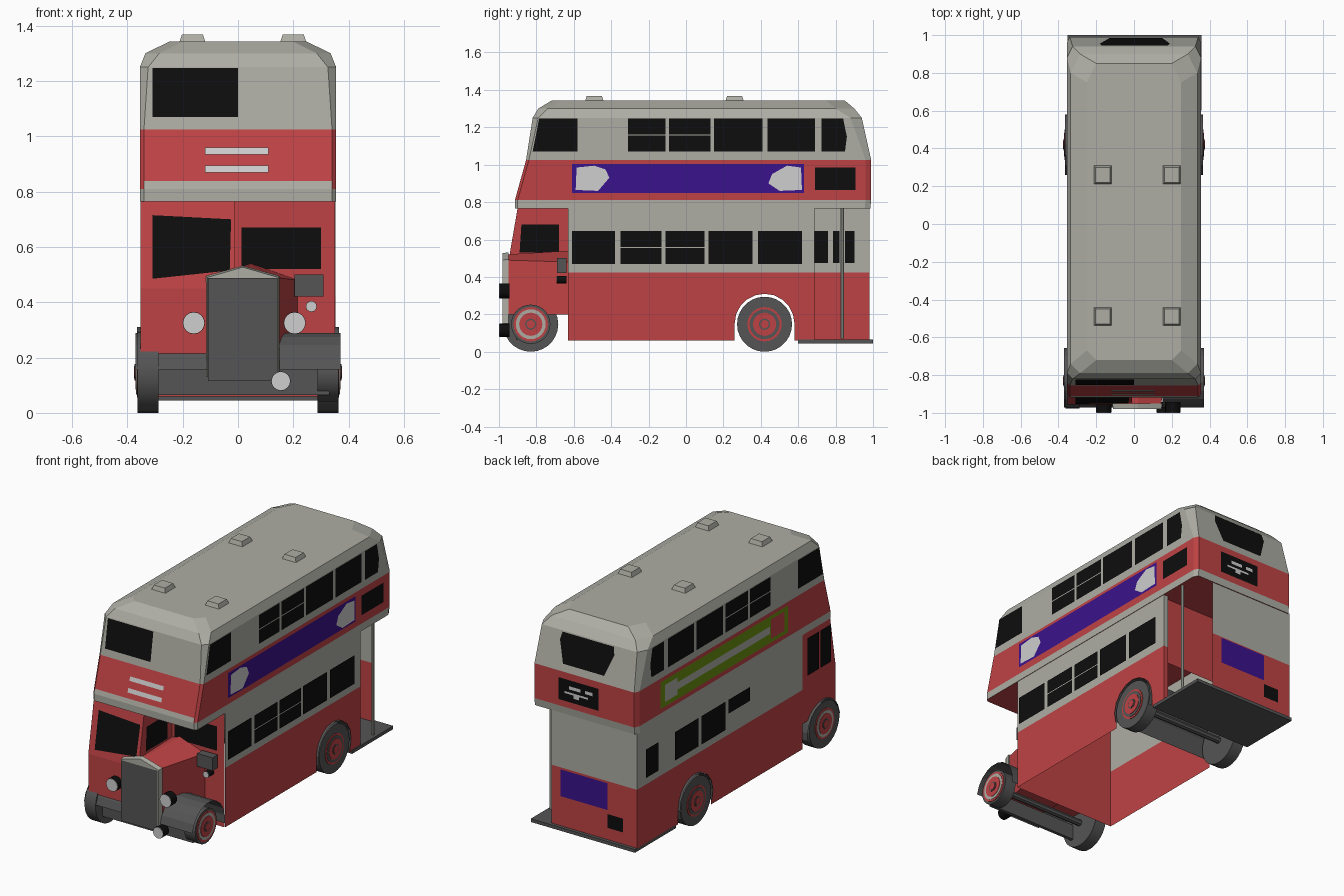
import bpy, math

cube = bpy.data.objects.get("Cube")
if cube:
    bpy.data.objects.remove(cube)


def material(name, *rgb):
    m = bpy.data.materials.new(name)
    m.use_nodes = True
    m.diffuse_color = (*rgb, 1)
    m.node_tree.nodes["Principled BSDF"].inputs["Base Color"].default_value = (*rgb, 1)
    return m


RED = material("bus red", .52, .055, .058)
CREAM = material("warm grey", .42, .42, .375)
BLACK = material("window black", .004, .004, .004)
DARK = material("dark grey", .09, .09, .09)
LIGHT = material("light grey", .62, .62, .62)
BLUE = material("advert blue", .042, .006, .26)
GREEN = material("advert green", .15, .28, .006)

SIDE = .355
ARCH_Y, ARCH_Z, ARCH_R = .42, .15, .16


def mesh(name, verts, faces, mats, rule=None):
    me = bpy.data.meshes.new(name)
    me.from_pydata(verts, [], faces)
    for m in mats:
        me.materials.append(m)
    if rule:
        for p in me.polygons:
            p.material_index = rule(p)
    ob = bpy.data.objects.new(name, me)
    bpy.context.collection.objects.link(ob)
    return ob


def box(name, x0, x1, y0, y1, z0, z1, mat, taper=0):
    v = [(x, y, z0) for x, y in ((x0, y0), (x1, y0), (x1, y1), (x0, y1))]
    t = taper
    v += [(x, y, z1) for x, y in ((x0 + t, y0 + t), (x1 - t, y0 + t), (x1 - t, y1 - t), (x0 + t, y1 - t))]
    f = [(3, 2, 1, 0), (4, 5, 6, 7)] + [(i, (i + 1) % 4, (i + 1) % 4 + 4, i + 4) for i in range(4)]
    return mesh(name, v, f, [mat])


def loft(name, rings, mats, rule=None):
    n = len(rings[0])
    f = [tuple(reversed(range(n))), tuple(range(n * (len(rings) - 1), n * len(rings)))]
    for r in range(len(rings) - 1):
        f += [(r * n + i, r * n + (i + 1) % n, (r + 1) * n + (i + 1) % n, (r + 1) * n + i) for i in range(n)]
    return mesh(name, [p for ring in rings for p in ring], f, mats, rule)


def plate(name, pts, place, mat):
    return mesh(name, [place(a, b) for a, b in pts], [tuple(range(len(pts)))], [mat])


def rect(a0, a1, b0, b1):
    return [(a0, b0), (a1, b0), (a1, b1), (a0, b1)]


def side(s, lift=.004):
    return lambda y, z: (s * (SIDE + lift), y, z)


def slope(z0, y0, z1, y1):
    return lambda x, z: (x, y0 + (y1 - y0) * (z - z0) / (z1 - z0), z)


def rod(name, axis, centre, r, length, mat, r2=None, n=20):
    rot = {"x": (0, math.pi / 2, 0), "y": (math.pi / 2, 0, 0), "z": (0, 0, 0)}[axis]
    bpy.ops.mesh.primitive_cone_add(vertices=n, radius1=r, radius2=r if r2 is None else r2,
                                    depth=length, location=centre, rotation=rot)
    ob = bpy.context.object
    ob.name = name
    ob.data.materials.append(mat)
    bpy.ops.object.shade_smooth_by_angle()
    return ob


# Upper deck and domed roof, lofted upward
def deck_ring(z, front, back, w, c):
    return [(-w + c, front, z), (w - c, front, z), (w, front + c, z), (w, back - 2 * c, z),
            (w - c, back, z), (-w + c, back, z), (-w, back - 2 * c, z), (-w, front + c, z)]


loft("upper_deck", [deck_ring(*r) for r in (
    (.765, -.915, .985, SIDE, .015), (.81, -.915, .99, SIDE, .015), (1.025, -.855, .99, SIDE, .015),
    (1.25, -.82, .94, SIDE, .03), (1.30, -.79, .9, .335, .05), (1.342, -.72, .85, .25, .05))],
    [CREAM, RED], lambda p: int(p.center.z < .77 or .82 < p.center.z < 1.02))
low_front = slope(.81, -.919, 1.025, -.859)
top_front = slope(1.025, -.859, 1.25, -.824)
top_back = slope(1.025, .994, 1.25, .944)
plate("front_band", rect(-.34, .34, .81, .838), low_front, CREAM)
for z in (.87, .935):
    plate("front_stripe", rect(-.12, .11, z, z + .025), slope(.81, -.921, 1.025, -.861), LIGHT)
plate("front_upper_window", rect(-.31, 0, 1.07, 1.247), top_front, BLACK)
box("front_blank_frame", .012, .31, -.846, -.842, 1.07, 1.075, DARK)
plate("rear_upper_window", [(-.13, 1.07), (.15, 1.07), (.19, 1.2), (.18, 1.245), (-.17, 1.245), (-.18, 1.2)],
      top_back, BLACK)
for x in (-.165, .2):
    for y in (-.49, .26):
        box("roof_vent", x - .048, x + .048, y - .05, y + .05, 1.338, 1.368, CREAM, .01)

# Lower saloon: open-bottomed sheet walls with see-through rear arches
arc = [(ARCH_Y + ARCH_R * math.cos(a), ARCH_Z + ARCH_R * math.sin(a))
       for a in (math.pi * i / 10 for i in range(11))]
for s, end in ((1, .66), (-1, .98)):
    outline = [(end, .06), (end, .425), (-.63, .425), (-.63, .06), (arc[-1][0], .06)] + arc[::-1] + [(arc[0][0], .06)]
    plate("lower_side_panel", outline, side(s, -.003), RED)
    plate("upper_side_panel", rect(-.63, end, .425, .77), side(s, -.003), CREAM)
for y, nm in ((-.63, "front_bulkhead"), (.66, "rear_bulkhead")):
    plate(nm, rect(-.35, .35, .34 if y > 0 else .06, .77), lambda x, z, y=y: (x, y, z), RED)
plate("rear_wall_lower", rect(-.352, .23, .06, .425), lambda x, z: (x, .98, z), RED)
plate("rear_wall_upper", rect(-.352, .23, .425, .77), lambda x, z: (x, .98, z), CREAM)
box("entrance_post_lower", .32, .352, .655, .688, .05, .425, RED)
box("entrance_post_upper", .32, .352, .655, .688, .425, .77, CREAM)
rod("entrance_pole", "z", (.335, .835, .42), .009, .7, CREAM, n=8)
box("entrance_platform", -.352, .358, .6, 1.0, .045, .065, DARK)

# Rear arch tunnel between the wheels
def tunnel(name, x0, x1, cy, cz, r, a0, a1, mat, n=10):
    v = []
    for i in range(n + 1):
        a = math.radians(a0 + (a1 - a0) * i / n)
        v += [(x, cy + r * math.cos(a), cz + r * math.sin(a)) for x in (x0, x1)]
    return mesh(name, v, [(2 * i, 2 * i + 1, 2 * i + 3, 2 * i + 2) for i in range(n)], [mat])


tunnel("rear_arch_tunnel", -.366, .366, ARCH_Y, ARCH_Z, ARCH_R, -25, 200, DARK)

# Side windows, split panes have a gap at mid height
def windows(s, spans, z0, z1, split=()):
    for i, (a, b) in enumerate(spans):
        mid = (z0 + z1) / 2
        for lo, hi in (((z0, mid - .003), (mid + .003, z1)) if i in split else ((z0, z1),)):
            plate("side_window", rect(a, b, lo, hi), side(s), BLACK)


upper_spans = [(-.31, -.11), (-.09, .13), (.15, .41), (.435, .69)]
for s in (1, -1):
    windows(s, upper_spans, 1.07, 1.247, (0, 1))
    plate("front_quarter_window", [(-.82, 1.07), (-.58, 1.07), (-.58, 1.247), (-.785, 1.247)], side(s), BLACK)
    plate("rear_quarter_window", [(.725, 1.07), (.85, 1.07), (.86, 1.15), (.84, 1.247), (.725, 1.247)], side(s), BLACK)
windows(1, [(-.61, -.38), (-.35, -.13), (-.11, .1), (.12, .355), (.385, .62)], .47, .645, (1, 2))
windows(-1, [(.13, .36), (.39, .62), (.78, .9)], .47, .645)
windows(-1, [(-.11, .1)], .56, .645)
for a, b in ((.68, .76), (.785, .82), (.85, .9)):
    plate("inner_window", rect(a, b, .475, .645), side(-1, -.008), BLACK)

# Advert panels and rear plates
plate("blue_advert", rect(-.61, .63, .85, 1.005), side(1), BLUE)
plate("advert_patch", [(-.59, .865), (-.47, .86), (-.41, .93), (-.43, .975), (-.49, .995), (-.585, .985)],
      side(1, .007), LIGHT)
plate("advert_patch", [(.62, .865), (.5, .86), (.44, .9), (.46, .95), (.54, .995), (.615, .985)],
      side(1, .007), LIGHT)
plate("side_black_panel", rect(.69, .905, .865, .985), side(1), BLACK)
plate("green_advert", rect(-.48, .76, .84, 1.005), side(-1), GREEN)
plate("advert_bar", rect(-.3, .6, .9, .945), side(-1, .007), CREAM)
plate("advert_block", rect(.6, .72, .87, .975), side(-1, .007), CREAM)
plate("advert_red_block", rect(-.44, -.31, .865, .985), side(-1, .007), RED)


def rear(lift):
    return lambda x, z: (x, .99 + lift, z)


plate("rear_sign", rect(-.1, .175, .85, .985), rear(.004), BLACK)
for r in ((-.06, -.01, .93, .95), (.02, .1, .93, .95), (.03, .07, .88, .9), (-.03, .13, .9, .912)):
    plate("rear_sign_mark", rect(*r), rear(.007), LIGHT)
plate("rear_blue_panel", rect(-.155, .165, .25, .415), rear(-.005), BLUE)
plate("rear_black_panel", rect(-.26, -.155, .14, .225), rear(-.005), BLACK)

# Driver's half cab
cab = [[(-.352, f, z), (-.01, f, z), (-.01, -.63, z), (-.352, -.63, z)]
       for z, f in ((.215, -.955), (.45, -.955), (.77, -.9))]
loft("half_cab", cab, [RED])
plate("cab_windscreen", [(-.31, .485), (-.03, .515), (-.025, .7), (-.31, .715)], slope(.45, -.959, .77, -.904), BLACK)
plate("cab_inner_window", [(-.89, .53), (-.68, .53), (-.68, .68), (-.88, .68)], lambda y, z: (-.006, y, z), BLACK)
plate("bulkhead_window", rect(.012, .3, .52, .67), lambda x, z: (x, -.634, z), BLACK)
for a, b in ((-.78, -.67), (-.9, -.795)):
    plate("cab_side_window", rect(a, b, .5, .73), side(-1), BLACK)

# Bonnet, radiator and front chassis
def bonnet_ring(y, x0, x1, z0, z1, peak):
    return [(x0, y, z0), (x1, y, z0), (x1, y, z1), ((x0 + x1) / 2, y, peak), (x0, y, z1)]


loft("bonnet", [bonnet_ring(-.965, -.105, .14, .2, .49, .52), bonnet_ring(-.63, -.12, .215, .2, .48, .54)], [RED])
loft("radiator_shell", [bonnet_ring(-.98, -.11, .145, .13, .49, .527),
                        bonnet_ring(-.95, -.115, .15, .13, .495, .532)], [CREAM])
plate("radiator_grille", rect(-.108, .143, .115, .488), lambda x, z: (x, -.986, z), DARK)
box("front_crossmember", -.36, .33, -.91, -.89, .065, .16, DARK)
for x0, x1 in ((-.37, -.11), (.15, .37)):
    tunnel("front_mudguard", x0, x1, -.815, .13, .16, -10, 170, DARK)

# Lamps facing forward
for x, y, z, r, d in ((-.16, -.97, .325, .04, .055), (.205, -.97, .325, .04, .055),
                      (.155, -.97, .115, .035, .055), (.265, -.665, .385, .02, .05)):
    rod("lamp_body", "y", (x, y, z), r, d, BLACK, n=16)
    rod("lamp_glass", "y", (x, y - d / 2 - .001, z), r * .97, .004, LIGHT, n=16)
box("side_lamp_box", .205, .31, -.69, -.64, .42, .5, DARK)


# Wheels with stepped hubs; the left front one is small
def wheel(s, y, r):
    x = s * .325
    rod("tyre", "x", (x, y, .147), r, .075, DARK, n=28)
    for k, (q, m) in enumerate(((.092, RED), (.08, CREAM if y < 0 else DARK), (.062, RED), (.03, DARK), (.022, RED))):
        rod("wheel_hub", "x", (x + s * (.038 + k * .0025), y, .147), q, .006, m, n=24)


for s in (1, -1):
    wheel(s, .42, .147)
    wheel(s, -.83, .105 if s > 0 else .147)
    rod("axle", "x", (0, .42 if s > 0 else -.83, .147), .02, .6, DARK, n=8)
